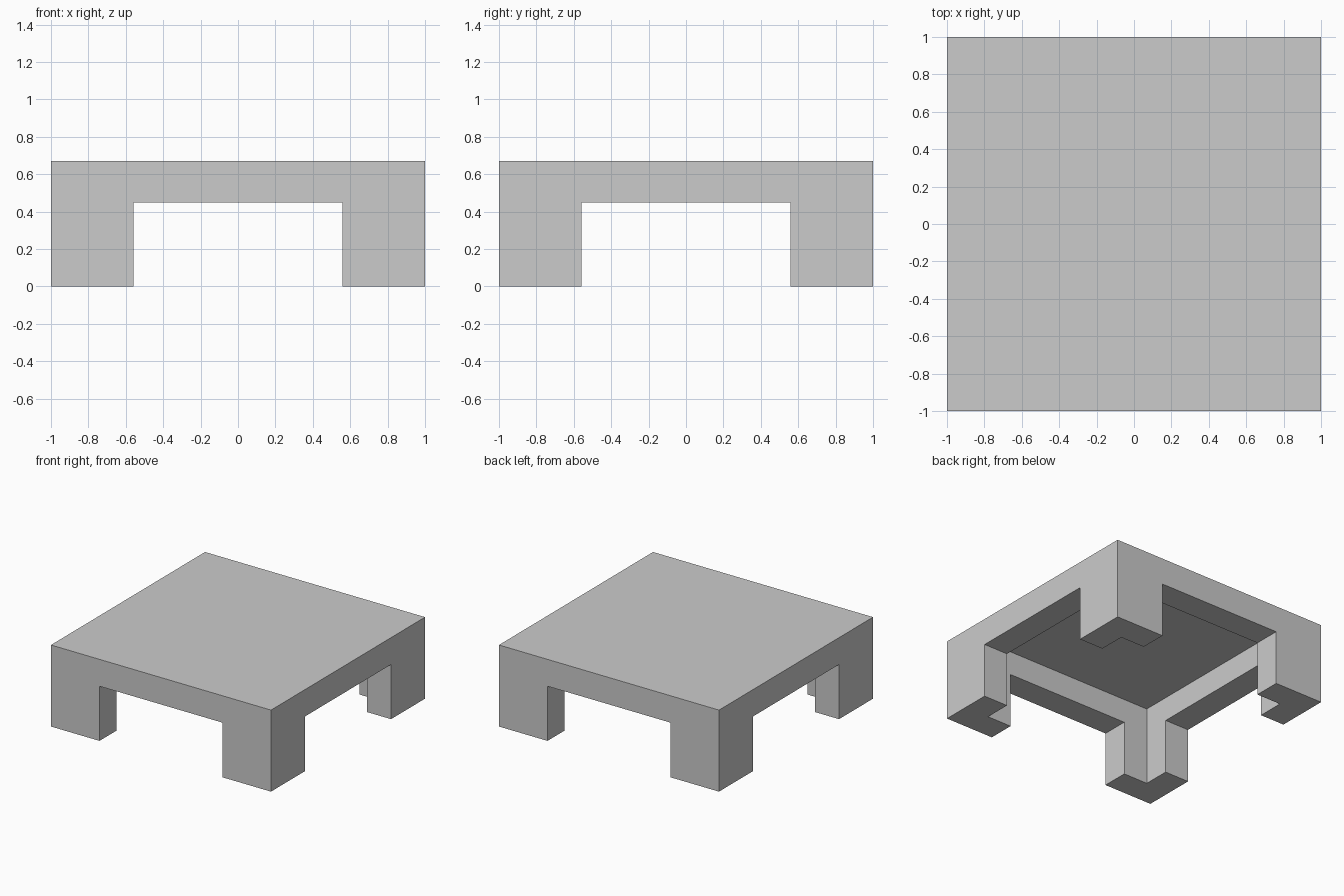
import bpy

if "Cube" in bpy.data.objects:
    bpy.data.objects.remove(bpy.data.objects["Cube"])

HALF, HEIGHT = 1.0, 0.67
WALL = 0.22          # thickness of apron and legs
LEG = 0.441          # leg width along each side
APRON_Z = 0.449      # underside of the apron
SLAB = 0.024         # thickness of the top skin


def box(name, sx, sy, z0, z1):
    bpy.ops.mesh.primitive_cube_add(size=1, location=(0, 0, (z0 + z1) / 2))
    ob = bpy.context.object
    ob.name = name
    ob.scale = (sx, sy, z1 - z0)
    bpy.ops.object.transform_apply(location=True, rotation=False, scale=True)
    return ob


# Solid table block
table = box("low_table", 2 * HALF, 2 * HALF, 0, HEIGHT)

# Hollow underside, then the openings between legs in both directions
inner = 2 * (HALF - WALL)
gap = 2 * (HALF - LEG)
cutters = [
    box("underside_cutter", inner, inner, -0.5, HEIGHT - SLAB),
    box("front_opening_cutter", gap, 3, -0.5, APRON_Z),
    box("side_opening_cutter", 3, gap, -0.5, APRON_Z),
]
bpy.context.view_layer.objects.active = table
for cutter in cutters:
    cutter.hide_render = True
    mod = table.modifiers.new(cutter.name, 'BOOLEAN')
    mod.operation = 'DIFFERENCE'
    mod.solver = 'EXACT'
    mod.object = cutter
    bpy.ops.object.modifier_apply(modifier=mod.name)
for cutter in cutters:
    bpy.data.objects.remove(cutter)
